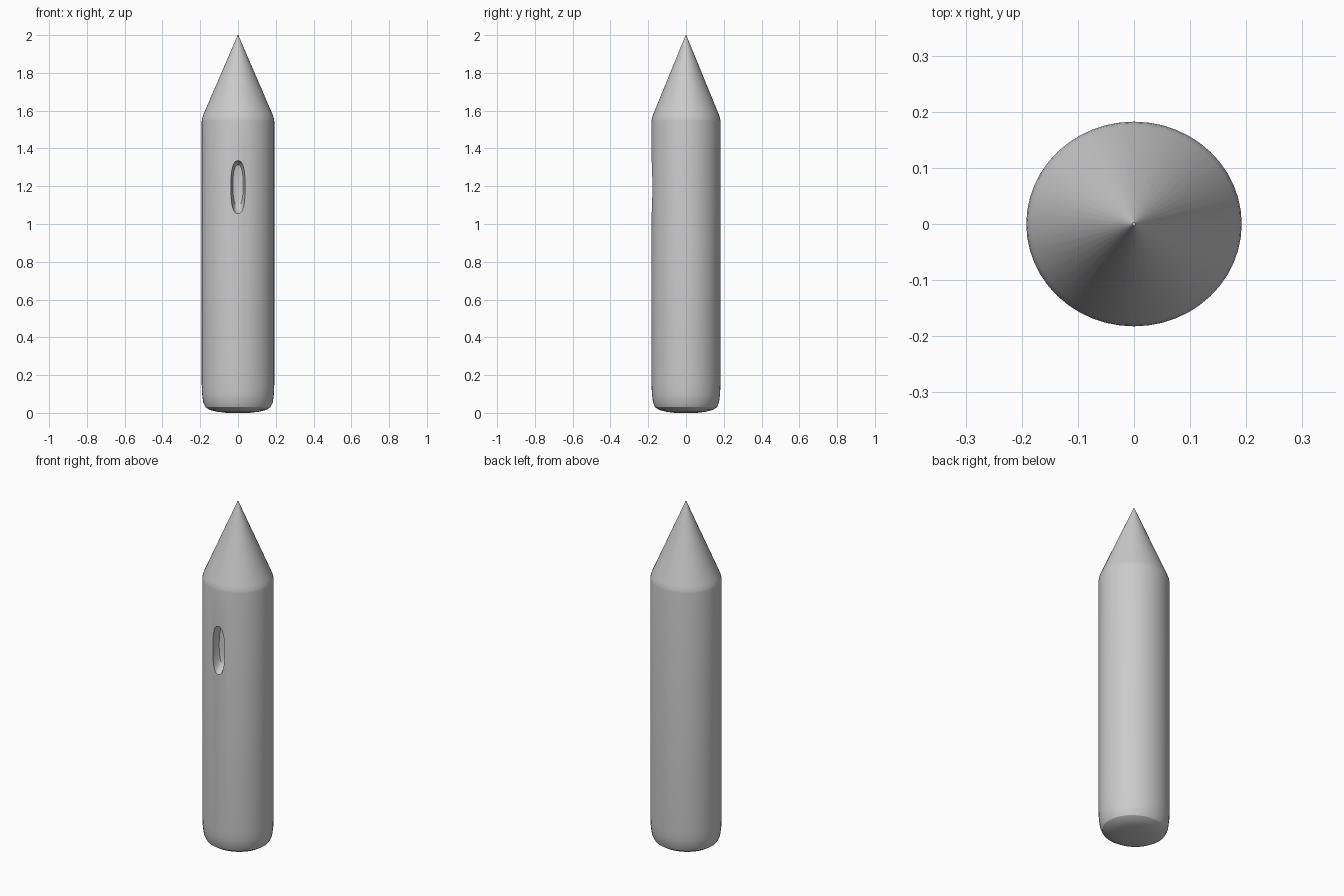
import bpy, bmesh, math

if "Cube" in bpy.data.objects:
    bpy.data.objects.remove(bpy.data.objects["Cube"])

SIDES = 48


def make_object(name, bm):
    bmesh.ops.recalc_face_normals(bm, faces=bm.faces)
    mesh = bpy.data.meshes.new(name)
    bm.to_mesh(mesh)
    bm.free()
    obj = bpy.data.objects.new(name, mesh)
    bpy.context.collection.objects.link(obj)
    return obj


def loft(name, rings):
    """Skin a list of vertex-coordinate loops and cap both ends."""
    bm = bmesh.new()
    loops = [[bm.verts.new(p) for p in ring] for ring in rings]
    for a, b in zip(loops, loops[1:]):
        for i in range(len(a)):
            j = (i + 1) % len(a)
            bm.faces.new((a[i], a[j], b[j], b[i]))
    bm.faces.new(loops[0])
    bm.faces.new(loops[-1])
    return make_object(name, bm)


def ellipse(rx, ry, z):
    return [(rx * math.cos(t), ry * math.sin(t), z)
            for t in (2 * math.pi * i / SIDES for i in range(SIDES))]


def slot_outline(y, w, h, zc, n=40):
    """Tall superellipse outline in the xz plane."""
    pts = []
    for i in range(n):
        t = 2 * math.pi * i / n
        c, s = math.cos(t), math.sin(t)
        pts.append((w * math.copysign(abs(c) ** 0.8, c), y,
                    zc + h * math.copysign(abs(s) ** 0.8, s)))
    return pts


# Body: slightly oval shaft with rounded foot and conical point
profile = [(0.06, 0.0), (0.11, 0.006), (0.15, 0.016), (0.172, 0.03),
           (0.184, 0.055), (0.19, 0.1), (0.192, 0.15), (0.192, 1.545),
           (0.190, 1.56), (0.183, 1.58), (0.006, 1.99), (0.003, 2.0)]
body = loft("pointed_body", [ellipse(r, r * 0.95, z) for r, z in profile])

# Slot in the front: tapered scoop cutter
cutter = loft("slot_cutter", [
    slot_outline(-0.26, 0.045, 0.148, 1.195),
    slot_outline(-0.178, 0.038, 0.14, 1.195),
    slot_outline(-0.155, 0.034, 0.128, 1.2),
    slot_outline(-0.135, 0.027, 0.108, 1.205),
    slot_outline(-0.128, 0.012, 0.08, 1.205)])
cutter.hide_render = True
cutter.hide_set(True)

cut = body.modifiers.new("slot", 'BOOLEAN')
cut.operation = 'DIFFERENCE'
cut.solver = 'EXACT'
cut.object = cutter

# Apply the cut, remove the cutter, shade smooth with sharp slot rim
bpy.context.view_layer.objects.active = body
body.select_set(True)
bpy.ops.object.modifier_apply(modifier=cut.name)
bpy.data.objects.remove(cutter)
bpy.ops.object.shade_smooth_by_angle(angle=math.radians(30))
